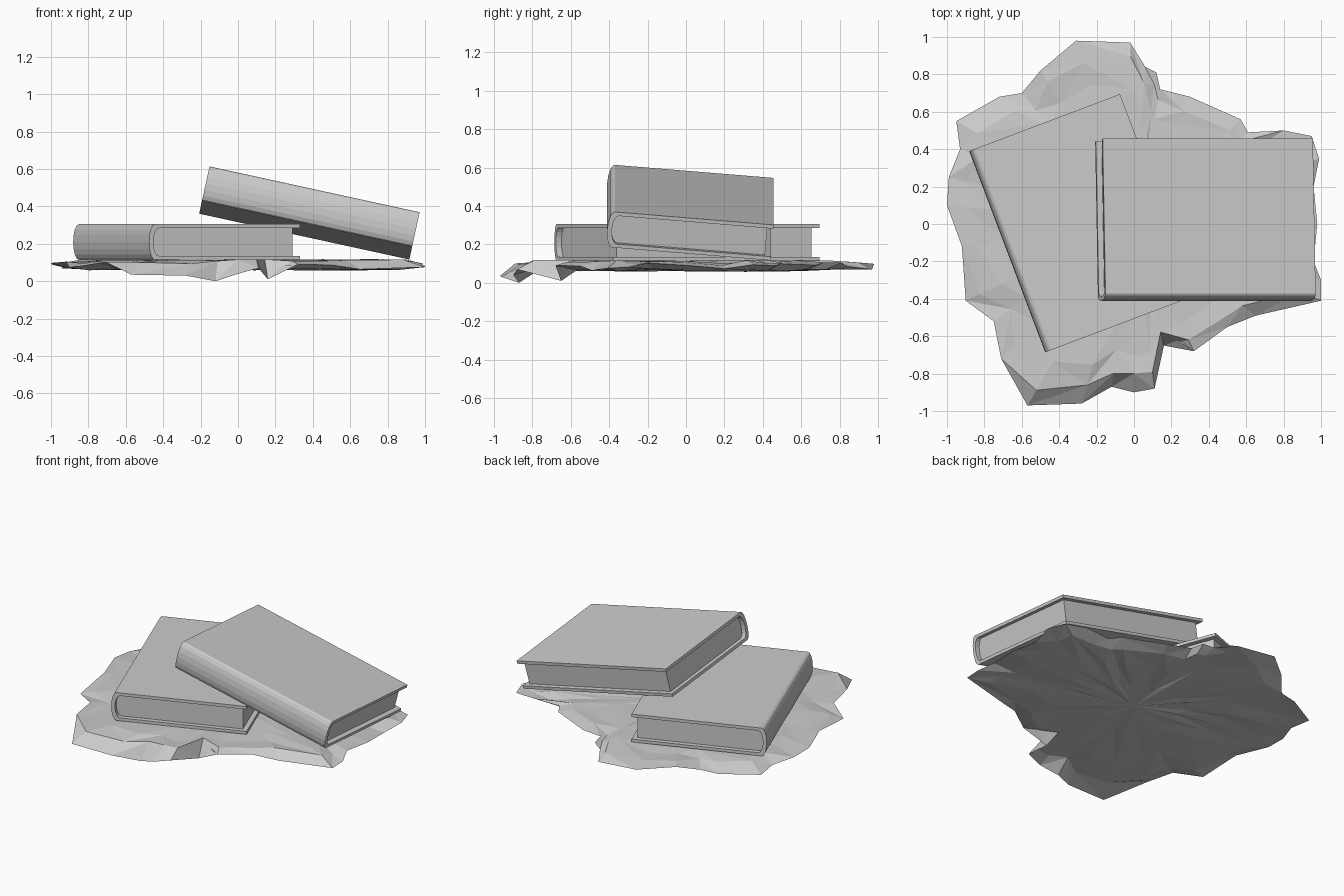
import bpy, bmesh, random
from math import sin, cos, pi, radians
from mathutils import Matrix, Vector

if "Cube" in bpy.data.objects:
    bpy.data.objects.remove(bpy.data.objects["Cube"])

random.seed(4)


def finish(name, bm, matrix=None):
    bmesh.ops.recalc_face_normals(bm, faces=bm.faces[:])
    mesh = bpy.data.meshes.new(name)
    bm.to_mesh(mesh)
    bm.free()
    ob = bpy.data.objects.new(name, mesh)
    bpy.context.collection.objects.link(ob)
    if matrix:
        ob.matrix_world = matrix
    return ob


def prism(name, profile, half_len, matrix):
    # profile in x/z, extruded along y
    bm = bmesh.new()
    face = bm.faces.new([bm.verts.new((x, -half_len, z)) for x, z in profile])
    res = bmesh.ops.extrude_face_region(bm, geom=[face])
    verts = [g for g in res["geom"] if isinstance(g, bmesh.types.BMVert)]
    bmesh.ops.translate(bm, verts=verts, vec=(0, 2 * half_len, 0))
    return finish(name, bm, matrix)


def spine(x0, bulge, z0, z1, n=8):
    # rounded spine from z0 up to z1, bulging to -x
    mid, r = (z0 + z1) / 2, (z1 - z0) / 2
    return [(x0 - bulge * cos(a), mid + r * sin(a))
            for a in (-pi / 2 + pi * i / n for i in range(n + 1))]


W, L, T, C, INSET = 0.83, 1.15, 0.19, 0.02, 0.031


def book(name, matrix):
    # origin at the middle of the upper cover's top face
    outer = spine(-W / 2, 0.032, -T, 0)
    inner = spine(-W / 2 + 0.024, 0.032, -T + C, -C)
    cover = [(W / 2, -T)] + outer + [(W / 2, 0), (W / 2, -C)] + inner[::-1] + [(W / 2, -T + C)]
    prism(name + "_cover", cover, L / 2, matrix)
    fore = W / 2 - INSET
    pages = [(fore, -T + C)] + inner + [(fore, -C)]
    prism(name + "_pages", pages, L / 2 - INSET, matrix)


# Lower book lies flat, upper book leans on it with its spine to the front
book("lower_book", Matrix.Translation((-0.26, 0.01, 0.305)) @ Matrix.Rotation(radians(20.7), 4, 'Z'))
book("upper_book", Matrix.Translation((0.402, 0.043, 0.4575))
     @ Matrix.Rotation(radians(12.3), 4, 'Y')
     @ Matrix.Rotation(radians(-4.8), 4, 'X')
     @ Matrix.Rotation(radians(90), 4, 'Z'))

# Rough ground slab: outline seen from above, clockwise
outline = [(-.31, .98), (-.02, .97), (.06, .84), (.12, .81), (.14, .72), (.30, .68),
           (.57, .56), (.61, .49), (.80, .50), (.95, .47), (.99, .35), (.96, .20),
           (.98, 0), (.96, -.20), (1, -.30), (1, -.41), (.65, -.49), (.50, -.55),
           (.32, -.68), (.16, -.65), (.11, -.88), (0, -.90), (-.12, -.87), (-.28, -.96),
           (-.57, -.97), (-.71, -.72), (-.75, -.52), (-.90, -.41), (-.92, -.12), (-1, .10),
           (-.99, .25), (-.93, .40), (-.95, .55), (-.72, .68), (-.60, .70), (-.50, .82)]
hanging = {19: 0.01, 21: 0.04, 22: 0.0, 23: 0.03, 24: 0.035}
N = len(outline)
bm = bmesh.new()


def ring(scale, z, jz, jxy):
    verts = []
    for i, (x, y) in enumerate(outline):
        s = scale + random.uniform(-jxy, jxy)
        h = z + random.uniform(-jz, jz)
        if scale == 1:
            h = hanging.get(i, h)
        verts.append(bm.verts.new((x * s, y * s, h)))
    return verts


rings = [ring(0.25, 0.113, 0.003, 0), ring(0.55, 0.112, 0.005, 0.03),
         ring(0.76, 0.110, 0.009, 0.03), ring(0.90, 0.105, 0.015, 0.03),
         ring(1, 0.085, 0.022, 0),
         ring(0.88, 0.066, 0.008, 0.03), ring(0.62, 0.065, 0.008, 0.04),
         ring(0.3, 0.065, 0.006, 0.02)]
for a, b in zip(rings, rings[1:]):
    for i in range(N):
        j = (i + 1) % N
        quad = [a[i], a[j], b[j], b[i]]
        if random.random() < 0.5:
            quad = quad[1:] + quad[:1]
        bm.faces.new((quad[0], quad[1], quad[2]))
        bm.faces.new((quad[0], quad[2], quad[3]))
for r, z in ((rings[0], 0.114), (rings[-1], 0.062)):
    c = bm.verts.new((0, 0, z))
    for i in range(N):
        bm.faces.new((c, r[i], r[(i + 1) % N]))
finish("ground_slab", bm)
